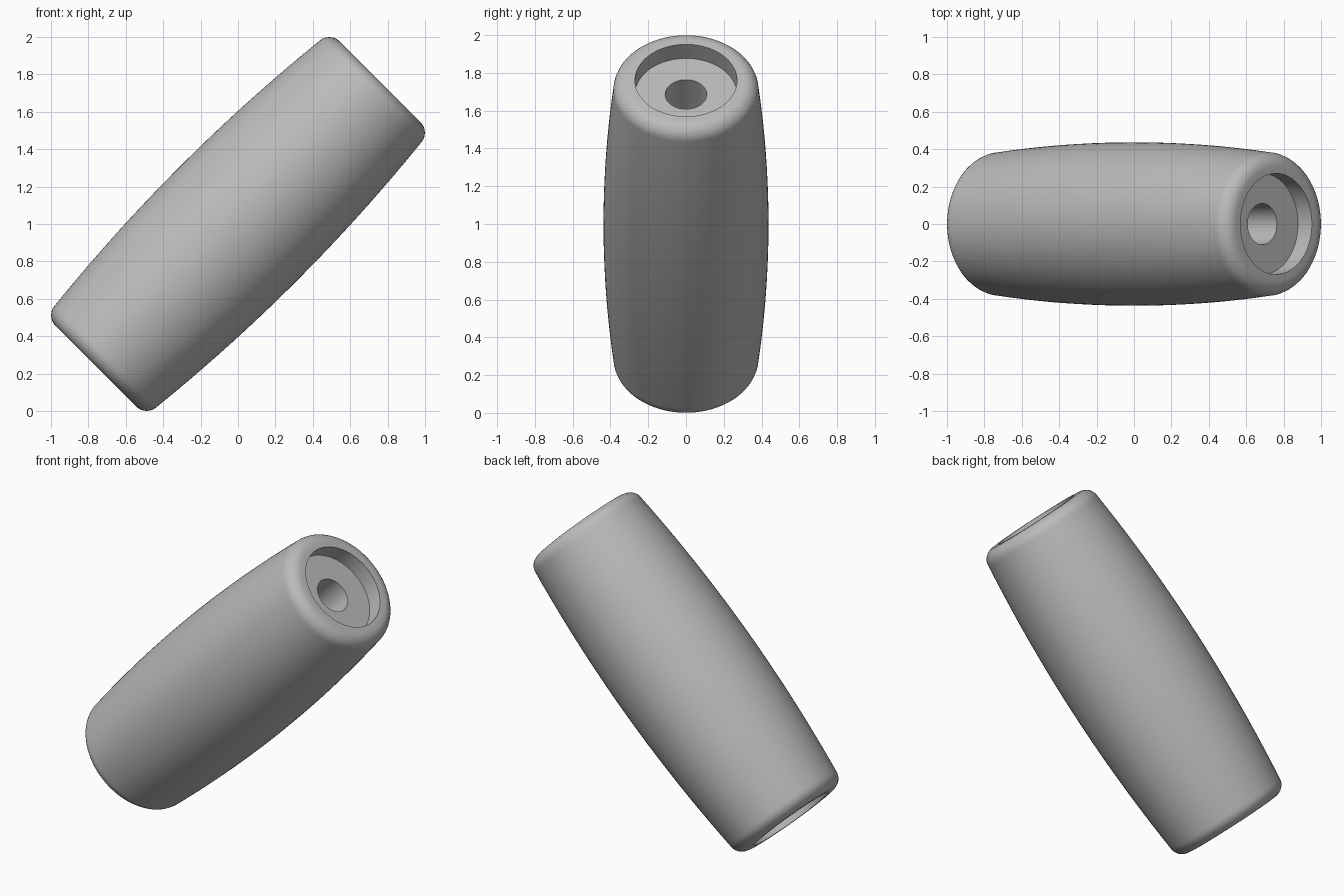
import bpy, bmesh, math
from mathutils import Matrix, Vector

cube = bpy.data.objects.get("Cube")
if cube:
    bpy.data.objects.remove(cube, do_unlink=True)

# Dimensions along and around the grip's own axis
HALF, MID_R, END_R = 1.075, 0.437, 0.385
FILLET, RECESS_R, RECESS_DEPTH, BORE_R = 0.08, 0.27, 0.105, 0.11
SEGMENTS = 96


def half_profile():
    """(radius, height) points from the bulging middle, over the rim, into the bore."""
    top = HALF - FILLET
    pts = []
    steps = 10
    for i in range(steps):                      # barrel curve
        t = i / steps
        pts.append((MID_R - (MID_R - END_R) * t * t, top * t))
    for i in range(9):                          # rounded rim
        a = math.pi / 2 * i / 8
        pts.append((END_R - FILLET + FILLET * math.cos(a), top + FILLET * math.sin(a)))
    floor = HALF - RECESS_DEPTH
    pts += [(RECESS_R, HALF), (RECESS_R, floor), (BORE_R, floor)]
    return pts


# Closed outline: upper half plus its mirror image
upper = half_profile()
outline = upper + [(r, -z) for r, z in reversed(upper[1:])]

bm = bmesh.new()
verts = [bm.verts.new((r, 0, z)) for r, z in outline]
edges = [bm.edges.new((v, verts[(i + 1) % len(verts)])) for i, v in enumerate(verts)]
bmesh.ops.spin(bm, geom=verts + edges, cent=(0, 0, 0), axis=(0, 0, 1),
               angle=math.tau, steps=SEGMENTS, use_merge=False)
bmesh.ops.remove_doubles(bm, verts=bm.verts[:], dist=0.0001)
bmesh.ops.recalc_face_normals(bm, faces=bm.faces[:])

# Lean the grip at 45 degrees and lift it onto the ground
bm.transform(Matrix.Translation(Vector((0, 0, 1))) @ Matrix.Rotation(math.pi / 4, 4, 'Y'))
mesh = bpy.data.meshes.new("grip_handle")
bm.to_mesh(mesh)
bm.free()
grip = bpy.data.objects.new("grip_handle", mesh)
bpy.context.collection.objects.link(grip)

# Plain grey finish
grey = bpy.data.materials.new("plain_grey")
grey.use_nodes = True
colour = (0.5, 0.5, 0.5, 1)
grey.diffuse_color = colour
grey.node_tree.nodes["Principled BSDF"].inputs["Base Color"].default_value = colour
mesh.materials.append(grey)

# Smooth curves, crisp recess edges
bpy.ops.object.select_all(action='DESELECT')
grip.select_set(True)
bpy.context.view_layer.objects.active = grip
bpy.ops.object.shade_smooth_by_angle(angle=math.radians(30))
